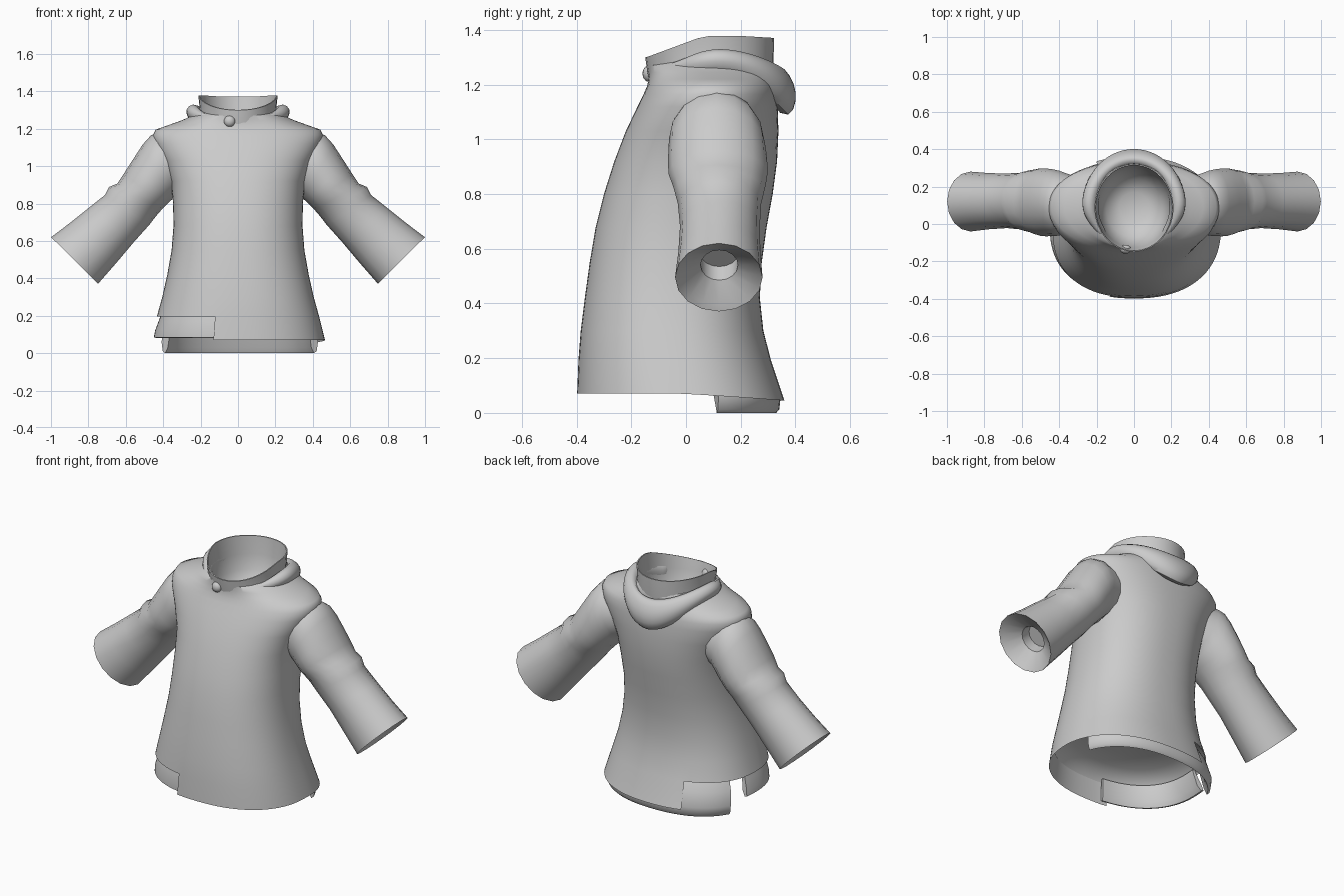
import bpy, bmesh
from math import sin, cos, pi, radians
from mathutils import Vector

if "Cube" in bpy.data.objects:
    bpy.data.objects.remove(bpy.data.objects["Cube"])


def loft(name, rings, closed=True, cap0=False, cap1=False, keep=None, subsurf=0, angle=50):
    """Skin a list of equal-length rings into one smooth-shaded object."""
    bm = bmesh.new()
    rows = [[bm.verts.new(p) for p in r] for r in rings]
    n = len(rings[0])
    for j in range(len(rows) - 1):
        for i in range(n if closed else n - 1):
            if keep and not keep(i, j):
                continue
            k = (i + 1) % n
            bm.faces.new((rows[j][i], rows[j][k], rows[j + 1][k], rows[j + 1][i]))
    if cap0:
        bm.faces.new(rows[0][::-1])
    if cap1:
        bm.faces.new(rows[-1])
    loose = [v for v in bm.verts if not v.link_faces]
    bmesh.ops.delete(bm, geom=loose, context='VERTS')
    bmesh.ops.recalc_face_normals(bm, faces=bm.faces[:])
    me = bpy.data.meshes.new(name)
    bm.to_mesh(me)
    bm.free()
    ob = bpy.data.objects.new(name, me)
    bpy.context.collection.objects.link(ob)
    bpy.ops.object.select_all(action='DESELECT')
    bpy.context.view_layer.objects.active = ob
    ob.select_set(True)
    bpy.ops.object.shade_smooth_by_angle(angle=radians(angle))
    if subsurf:
        m = ob.modifiers.new("smooth", 'SUBSURF')
        m.levels = m.render_levels = subsurf
    return ob


def spow(v, e):
    return abs(v) ** e * (1 if v >= 0 else -1)


def oval(t, w, yf, yb, z, n=2.0, s=1.0):
    """Point on a superellipse; t = 0 faces the front (-y), t = 90 deg is +x."""
    c, r = (yf + yb) / 2, (yb - yf) / 2
    return Vector((w * s * spow(sin(t), 2 / n), c - r * s * spow(cos(t), 2 / n), z))


# Body: (z, half width, front y, back y, squareness)
BODY = [(.07, .465, -.398, .36, 2.3), (.195, .434, -.393, .31, 2.3), (.30, .405, -.385, .283, 2.3),
        (.42, .378, -.37, .27, 2.3), (.55, .355, -.352, .277, 2.3), (.68, .345, -.33, .295, 2.3),
        (.80, .347, -.30, .317, 2.3), (.92, .358, -.262, .333, 2.3), (1.03, .40, -.22, .338, 2.3),
        (1.12, .445, -.177, .335, 2.3), (1.165, .455, -.155, .33, 2.2), (1.195, .44, -.142, .325, 2.1),
        (1.22, .37, -.137, .32, 2.0), (1.245, .30, -.135, .318, 2.0),
        (1.27, .245, -.138, .315, 2.0), (1.30, .205, -.137, .31, 2.0)]
N = 80
rings = [[oval(2 * pi * i / N, w, f, b, z, n) for i in range(N)] for z, w, f, b, n in BODY]
for i, p in enumerate(rings[0]):
    p.z -= .025 * max(0, -cos(2 * pi * i / N))
for i, p in enumerate(rings[-1]):          # neckline dips at the front
    p.z -= .03 * max(0, cos(2 * pi * i / N))
# the hem is cut away on one side, from front to back
loft("coat_body", rings, keep=lambda i, j: j > 0 or not 45 <= i < 77)

# Domed lining that closes the body from below
loft("body_lining", [[oval(2 * pi * i / N, .432, -.393, .31, z, 2.3, s) for i in range(N)]
     for z, s in [(.20, .99), (.235, .93), (.27, .75), (.29, .45), (.30, .1)]], cap1=True)


# Turned-up hem bands showing below the cut hem
def hem_band(name, a0, a1, section, steps=26):
    rows = []
    for k in range(steps + 1):
        t = radians(a0 + (a1 - a0) * k / steps)
        row = []
        for s, z in section:
            u = min(1, max(0, (z - .07) / .125))
            row.append(oval(t, .465 - .031 * u, -.398 + .005 * u, .36 - .05 * u, z, 2.3, s))
        rows.append(row)
    return loft(name, rows, cap0=True, cap1=True)


hem_band("front_hem_band", -9, -100,
         [(.945, .21), (.965, .17), (.98, .12), (.975, .085), (.94, .08), (.91, .11), (.91, .21)])
hem_band("back_hem_band", 109, 244,
         [(.945, .19), (.97, .14), (.965, .06), (.95, .012), (.92, 0), (.885, .03), (.89, .19)])

# Sleeves: (top x, top z, bottom x, bottom z, front y, back y)
SLEEVE = [(.30, 1.17, .24, .90, -.02, .24), (.42, 1.18, .31, .865, -.05, .272),
          (.465, 1.165, .335, .84, -.062, .285),
          (.51, 1.115, .352, .822, -.064, .292), (.565, 1.03, .372, .805, -.066, .297),
          (.61, .96, .39, .787, -.064, .298), (.645, .907, .41, .765, -.05, .292),
          (.69, .888, .438, .733, -.042, .286), (.712, .845, .475, .685, -.03, .275),
          (.80, .775, .56, .59, -.022, .270), (.90, .695, .65, .483, -.028, .272),
          (.999, .62, .748, .371, -.04, .28),
          # folded back inside the cuff to a small opening with a closed end
          (.975, .613, .755, .395, -.03, .27), (.87, .595, .765, .485, .053, .19),
          (.82, .63, .72, .535, .053, .19)]
M = 16
rings = []
for tx, tz, bx, bz, f, b in SLEEVE:
    top, bot = Vector((tx, 0, tz)), Vector((bx, 0, bz))
    mid, half = (top + bot) / 2, (top - bot) / 2
    rings.append([mid + half * cos(2 * pi * i / M)
                  + Vector((0, (f + b) / 2 + (b - f) / 2 * sin(2 * pi * i / M), 0)) for i in range(M)])
sleeve = loft("sleeves", rings, cap1=True, angle=40)
sleeve.modifiers.new("mirror", 'MIRROR')

# Standing collar with a sloped rim and a closed bowl inside
C = 32


def rim_z(y):
    return min(1.378, 1.30 + max(0, y + .145) * .37) - max(0, y - .2) * .06


def collar_ring(w, f, b, u, base=1.20):
    r = [oval(2 * pi * i / C, w, f, b, 0) for i in range(C)]
    for p in r:
        p.z = base + (rim_z(p.y) - base) * u
    return r


loft("collar", [collar_ring(.21, -.132, .312, 0), collar_ring(.203, -.142, .32, .5),
                collar_ring(.212, -.149, .322, 1), collar_ring(.206, -.143, .315, 1),
                collar_ring(.194, -.128, .305, .4), collar_ring(.185, -.115, .29, 0, 1.18),
                collar_ring(.15, -.07, .24, 0, 1.10), collar_ring(.08, .01, .17, 0, 1.06)], cap1=True)

# Folded hood lying round the back of the neck: (offset from neck, z) sections
END = [(-.01, 1.275), (.015, 1.28), (.024, 1.265), (.024, 1.245), (.012, 1.215), (-.02, 1.21)]
SIDE = [(0, 1.315), (.045, 1.342), (.088, 1.305), (.075, 1.268), (.055, 1.235), (-.02, 1.22)]
BACK = [(0, 1.27), (.045, 1.265), (.082, 1.20), (.09, 1.14), (.065, 1.07), (-.01, 1.11)]
rows = []
for k in range(25):
    a = -130 + 260 * k / 24
    t, d = radians(180 - a), abs(a)
    if d > 85:
        A, B, u = SIDE, END, (d - 85) / 45
    else:
        A, B, u = BACK, SIDE, d / 85
    u = u * u * (3 - 2 * u)
    row = []
    for (o0, z0), (o1, z1) in zip(A, B):
        o, z = o0 + (o1 - o0) * u, z0 + (z1 - z0) * u
        row.append(oval(t, .2 + o, -.14 - o, .318 + o, z))
    rows.append(row)
loft("folded_hood", rows, cap0=True, cap1=True, subsurf=1, angle=80)

# Collar button
bpy.ops.mesh.primitive_uv_sphere_add(segments=16, ring_count=10, radius=.03, location=(-.045, -.135, 1.24))
button = bpy.context.object
button.name = "button"
button.scale.y = .8
bpy.ops.object.shade_smooth()
